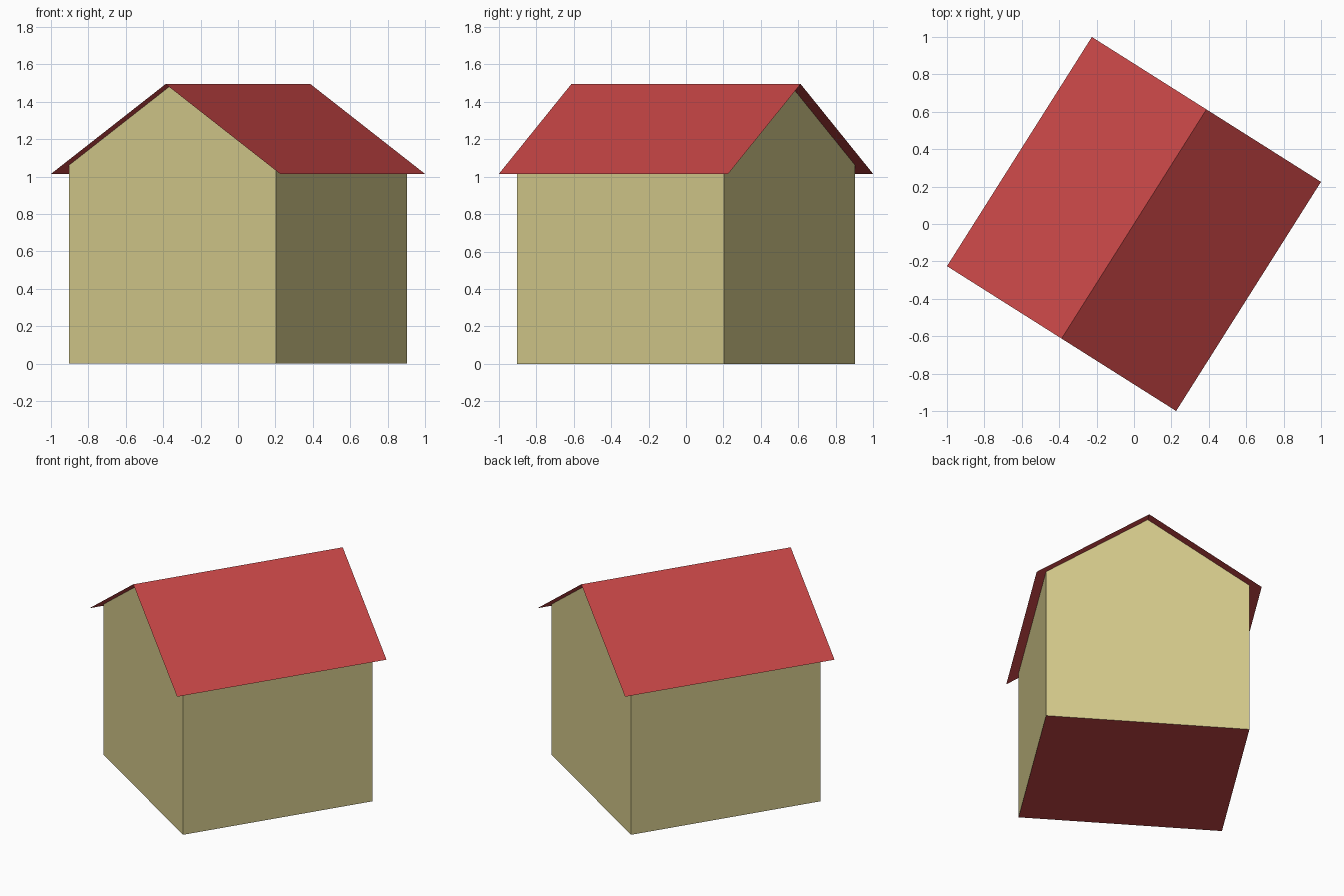
import bpy
import bmesh
import math

cube = bpy.data.objects.get("Cube")
if cube:
    bpy.data.objects.remove(cube, do_unlink=True)

WALL = 0.655      # half width of the square body
ROOF = 0.7247     # half width of the square roof
EAVE, RIDGE = 1.015, 1.495
TURN = math.radians(-32.3)


def material(name, colour):
    mat = bpy.data.materials.new(name)
    mat.use_nodes = True
    mat.diffuse_color = (*colour, 1)
    mat.node_tree.nodes["Principled BSDF"].inputs["Base Color"].default_value = (*colour, 1)
    return mat


def roof_height(x):
    return RIDGE - (RIDGE - EAVE) * abs(x) / ROOF


def finish(name, bm, *mats):
    mesh = bpy.data.meshes.new(name)
    bm.to_mesh(mesh)
    bm.free()
    for mat in mats:
        mesh.materials.append(mat)
    obj = bpy.data.objects.new(name, mesh)
    obj.rotation_euler.z = TURN
    bpy.context.collection.objects.link(obj)
    return obj


cream = material("cream wall", (0.66, 0.59, 0.26))
red = material("red roof", (0.56, 0.06, 0.06))

# Body: gabled profile swept along the ridge, open under the roof, red floor
bm = bmesh.new()
top = roof_height(WALL)
profile = [(-WALL, 0), (WALL, 0), (WALL, top), (0, RIDGE), (-WALL, top)]
front, back = [[bm.verts.new((x, y, z)) for x, z in profile] for y in (-WALL, WALL)]
bm.faces.new(front)
bm.faces.new(back[::-1])
for i, j in ((0, 1), (1, 2), (4, 0)):
    face = bm.faces.new((front[j], front[i], back[i], back[j]))
    face.material_index = int(i == 0)
finish("house_body", bm, cream, red)

# Roof: two thin slopes meeting at the ridge
bm = bmesh.new()
rows = [[bm.verts.new((x, y, roof_height(x))) for x in (-ROOF, 0, ROOF)] for y in (-ROOF, ROOF)]
for i in range(2):
    bm.faces.new((rows[0][i], rows[0][i + 1], rows[1][i + 1], rows[1][i]))
finish("gable_roof", bm, red)
